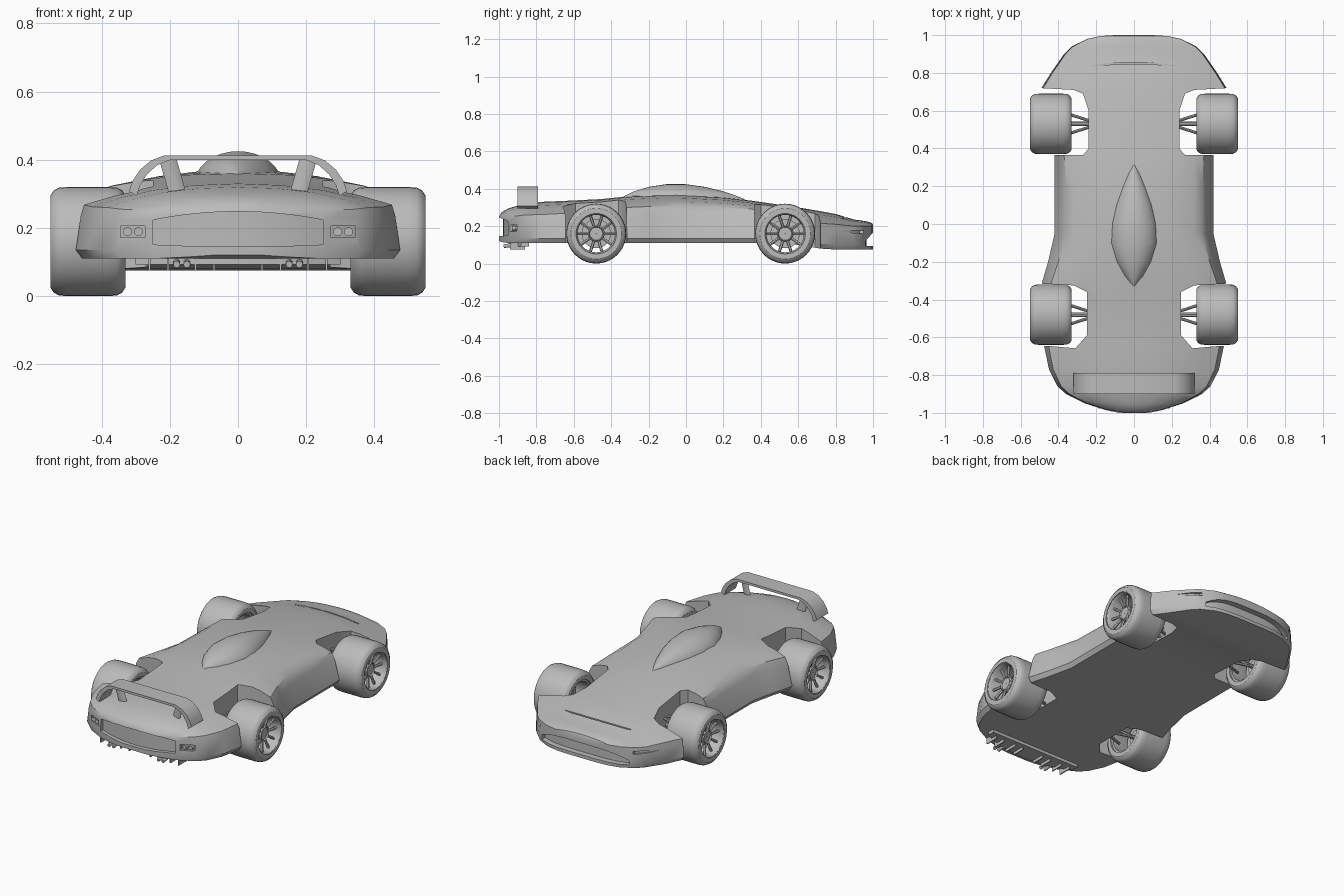
import bpy
import bmesh
from math import sin, cos, pi, radians
from mathutils import Vector

if "Cube" in bpy.data.objects:
    bpy.data.objects.remove(bpy.data.objects["Cube"])

GREY = (0.5, 0.5, 0.5, 1)
grey = bpy.data.materials.new("plain_grey")
grey.use_nodes = True
grey.diffuse_color = GREY
grey.node_tree.nodes["Principled BSDF"].inputs["Base Color"].default_value = GREY
parts = []


def loft(name, rings, closed=False):
    """Skin a row of equal rings; cap the ends unless the row is closed."""
    bm = bmesh.new()
    rows = [[bm.verts.new(p) for p in ring] for ring in rings]
    n = len(rows[0])
    pairs = list(zip(rows, rows[1:]))
    if closed:
        pairs.append((rows[-1], rows[0]))
    else:
        bm.faces.new(rows[0])
        bm.faces.new(rows[-1])
    for a, b in pairs:
        for i in range(n):
            j = (i + 1) % n
            bm.faces.new((a[i], a[j], b[j], b[i]))
    bmesh.ops.recalc_face_normals(bm, faces=bm.faces)
    mesh = bpy.data.meshes.new(name)
    bm.to_mesh(mesh)
    bm.free()
    mesh.materials.append(grey)
    obj = bpy.data.objects.new(name, mesh)
    bpy.context.collection.objects.link(obj)
    parts.append(obj)
    return obj


def lathe(name, profile, centre, segments=40):
    """Turn a closed (x, radius) profile about an axle along x."""
    cx, cy, cz = centre
    rings = []
    for i in range(segments):
        a = 2 * pi * i / segments
        rings.append([(cx + x, cy + r * cos(a), cz + r * sin(a)) for x, r in profile])
    return loft(name, rings, True)


def rod(name, start, end, rx, ry=None, sides=8):
    """Round bar between two points, optionally with an oval section."""
    start, end = Vector(start), Vector(end)
    turn = (end - start).to_track_quat("Z", "Y")
    ring = [Vector((rx * cos(2 * pi * i / sides), (ry or rx) * sin(2 * pi * i / sides), 0))
            for i in range(sides)]
    return loft(name, [[p + turn @ v for v in ring] for p in (start, end)])


def bowed_block(name, x0, x1, low, high, back, front, steps=16):
    """Block across x whose four edges follow functions of x."""
    rings = []
    for i in range(steps + 1):
        x = x0 + (x1 - x0) * i / steps
        rings.append([(x, back(x), low(x)), (x, front(x), low(x)),
                      (x, front(x), high(x)), (x, back(x), high(x))])
    return loft(name, rings)


def carve(target, cutter):
    """Subtract a cutter and throw it away."""
    cutter.hide_render = True
    mod = target.modifiers.new("cut", "BOOLEAN")
    mod.operation, mod.solver, mod.object = "DIFFERENCE", "EXACT", cutter
    bpy.context.view_layer.objects.active = target
    bpy.ops.object.modifier_apply(modifier=mod.name)
    parts.remove(cutter)
    bpy.data.objects.remove(cutter)


def flat(value):
    return lambda x: value


def tail_curve(x):
    return -1 + 0.75 * x * x


def nose_curve(x):
    return 1 - 5 * x ** 4


# Body shell stations: y, half width, shoulder lean, floor, shoulder, crown
STATIONS = [
    (-1, .08, .95, .12, .235, .25), (-.985, .15, .95, .115, .24, .275),
    (-.95, .26, .95, .11, .25, .295), (-.9, .36, .95, .11, .255, .31),
    (-.86, .405, .95, .11, .26, .32), (-.77, .45, .95, .11, .262, .33),
    (-.65, .475, .95, .11, .268, .335), (-.45, .49, .92, .11, .285, .345),
    (-.31, .487, .9, .11, .3, .36), (-.2, .455, .88, .11, .305, .365),
    (-.05, .42, .86, .11, .305, .37), (.2, .42, .86, .11, .3, .355),
    (.36, .42, .88, .11, .29, .335), (.6, .46, .95, .1, .25, .3),
    (.72, .49, .98, .08, .215, .28), (.8, .44, .98, .075, .21, .265),
    (.9, .37, .98, .075, .2, .235), (.94, .33, .98, .075, .2, .23),
    (.98, .25, .98, .075, .2, .222), (.995, .18, .98, .075, .2, .215),
    (1, .1, .98, .075, .195, .205)]
rings = []
for y, w, lean, floor, shoulder, crown in STATIONS:
    rise = crown - shoulder
    half = [(.96 * w, floor), (w, floor + .025),
            ((.4 + .6 * lean) * w, floor + .8 * (shoulder - floor)), (lean * w, shoulder),
            (.76 * w, shoulder + .4 * rise), (.55 * w, shoulder + .72 * rise),
            (.28 * w, shoulder + .93 * rise)]
    full = half + [(0, crown)] + [(-x, z) for x, z in reversed(half)]
    rings.append([(x, y, z) for x, z in full])
body = loft("body", rings)

# Wheel bays
REAR_BAY = [(.6, -.645), (.46, -.645), (.31, -.658), (.25, -.59), (.25, -.36),
            (.32, -.325), (.6, -.31)]
FRONT_BAY = [(.6, .365), (.27, .365), (.24, .4), (.24, .6), (.27, .69),
             (.32, .71), (.6, .725)]
for side in (-1, 1):
    for bay in (REAR_BAY, FRONT_BAY):
        carve(body, loft("bay_cutter", [[(side * x, y, z) for x, y in bay] for z in (0, .5)]))

# Recessed tail panel, nose intake, hood vent slot
carve(body, bowed_block("tail_cutter", -.25, .25, lambda x: .145 + .1 * x * x,
                        lambda x: .248 - .4 * x * x,
                        lambda x: tail_curve(x) - .1, lambda x: tail_curve(x) + .022))
carve(body, bowed_block("intake_cutter", -.29, .29, lambda x: .095,
                        lambda x: .165 - 6 * x ** 4,
                        lambda x: nose_curve(x) - .035, lambda x: nose_curve(x) + .1))
carve(body, bowed_block("vent_cutter", -.22, .22, flat(.238), flat(.4),
                        lambda x: .848 - .3 * x * x, lambda x: .856 - .3 * x * x))

# Lamps at both ends
for side in (-1, 1):
    carve(body, bowed_block("tail_lamp_cutter", side * .272, side * .345, flat(.172), flat(.206),
                            lambda x: tail_curve(x) - .1, lambda x: tail_curve(x) + .022))
    carve(body, bowed_block("headlamp_cutter", side * .31, side * .41,
                            lambda x: .158 + .1 * (abs(x) - .31), flat(.178),
                            lambda x: nose_curve(x) - .025, lambda x: nose_curve(x) + .1))
    for x in (.292, .324):
        y = tail_curve(x)
        rod("tail_lamp", (side * x, y + .035, .189), (side * x, y + .006, .189), .013, sides=14)

# Canopy bubble: y, half width, top
BUBBLE = [(-.335, .004, .358), (-.28, .055, .385), (-.2, .1, .41), (-.1, .13, .425),
          (0, .124, .424), (.1, .1, .41), (.2, .064, .386), (.27, .032, .362),
          (.315, .004, .343)]
loft("canopy", [[(w * cos(pi * i / 16), y, .325 + (top - .325) * sin(pi * i / 16))
                 for i in range(17)] for y, w, top in BUBBLE])

# Rear wing arch and its struts
ARCH = [(.32, .308), (.308, .34), (.288, .37), (.255, .398), (.215, .413)]
arch = [(-x, z) for x, z in ARCH] + [(x, z) for x, z in reversed(ARCH)]
loft("rear_wing", [[(x, -.9, z), (x, -.79, z), (x * .93, -.79, z - .014),
                    (x * .93, -.9, z - .014)] for x, z in arch])
for side in (-1, 1):
    rod("wing_strut", (side * .174, -.84, .29), (side * .206, -.845, .402), .006, .025)

# Wheels
TYRE = [(-.11, .112), (-.11, .135), (-.1, .15), (-.085, .158), (-.06, .16), (.06, .16),
        (.085, .158), (.1, .15), (.11, .135), (.11, .112)]
RIM = [(-.1, .114), (.105, .114), (.108, .108), (.095, .1), (-.1, .1)]
HUB = [(-.03, .002), (-.03, .045), (.07, .045), (.078, .038), (.07, .034), (.07, .002)]
DISC = [(-.02, .04), (-.02, .078), (0, .078), (0, .04)]
for side in (-1, 1):
    for label, y in (("rear", -.48), ("front", .53)):
        centre = Vector((side * .44, y, .16))
        for part, profile in (("tyre", TYRE), ("rim", RIM), ("hub", HUB), ("brake_disc", DISC)):
            lathe(f"{label}_{part}", [(side * x, r) for x, r in profile], centre)
        for i in range(10):
            a = 2 * pi * i / 10
            ray = Vector((0, cos(a), sin(a)))
            out = Vector((side * .065, 0, 0))
            rod(f"{label}_spoke", centre + out + ray * .035,
                centre + out * 1.2 + ray * .105, .008, sides=6)
        # Suspension arms and axle
        rod(f"{label}_axle", (side * .22, y, .16), (side * .42, y, .16), .012)
        for z in (.12, .205):
            for dy in (-.05, .05):
                rod(f"{label}_arm", (side * .23, y + dy * .3, z), (side * .34, y + dy, z), .008)

# Exhaust pipes, tail diffuser and its fins
for side in (-1, 1):
    for x in (.15, .18):
        rod("exhaust", (side * x, -.87, .105), (side * x, -.975, .093), .01, sides=12)
    for x in (.07, .125, .205, .26):
        bowed_block("diffuser_fin", side * x - .003, side * x + .003, flat(.075), flat(.115),
                    flat(-.94), flat(-.86), 1)
bowed_block("diffuser", -.3, .3, flat(.092), flat(.112),
            lambda x: tail_curve(x) + .05, flat(-.84))

# Shading with crisp edges
bpy.ops.object.select_all(action="DESELECT")
for obj in parts:
    obj.select_set(True)
bpy.context.view_layer.objects.active = body
bpy.ops.object.shade_smooth_by_angle(angle=radians(32))
